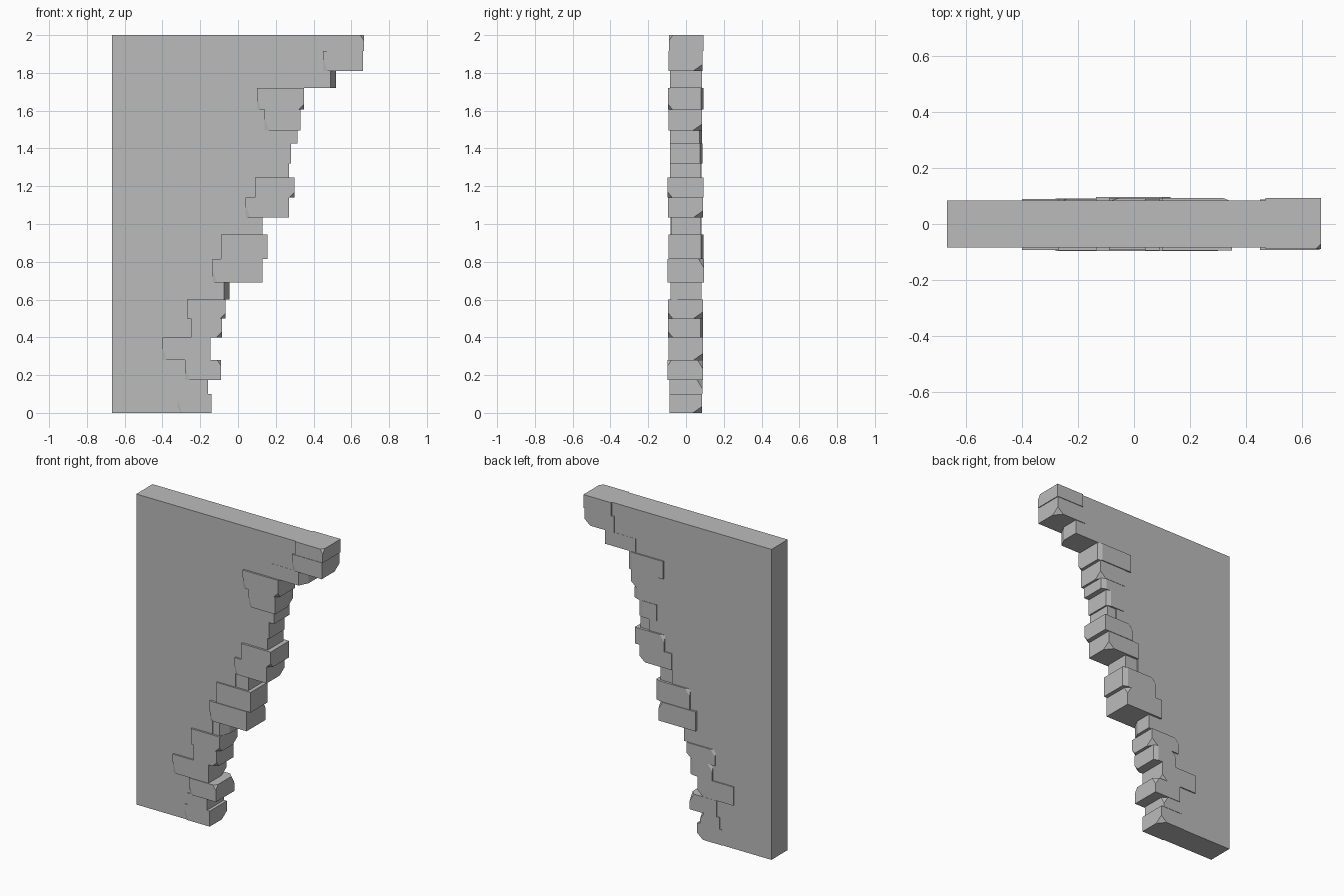
import bpy
import bmesh
from mathutils import Vector

default_cube = bpy.data.objects.get("Cube")
if default_cube:
    bpy.data.objects.remove(default_cube, do_unlink=True)

# One plain stone colour
stone = bpy.data.materials.new("grey_stone")
stone.use_nodes = True
colour = (0.5, 0.5, 0.5, 1.0)
stone.diffuse_color = colour
stone.node_tree.nodes["Principled BSDF"].inputs["Base Color"].default_value = colour


def finish(bm, name):
    """Turn a bmesh into a flat shaded stone object."""
    bmesh.ops.recalc_face_normals(bm, faces=bm.faces)
    mesh = bpy.data.meshes.new(name)
    bm.to_mesh(mesh)
    bm.free()
    mesh.materials.append(stone)
    obj = bpy.data.objects.new(name, mesh)
    bpy.context.collection.objects.link(obj)
    return obj


def chip(bm, corner, lengths):
    """Slice off a corner; a zero length leaves that axis uncut (an edge cut)."""
    normal = Vector([1 / l if l else 0 for l in lengths])
    # lengths point inwards from the corner, so the kept side lies along the normal
    axis = 0 if lengths[0] else 1
    point = Vector(corner)
    point[axis] += lengths[axis]
    geom = bm.verts[:] + bm.edges[:] + bm.faces[:]
    cut = bmesh.ops.bisect_plane(bm, geom=geom, plane_co=point,
                                 plane_no=normal.normalized(), clear_inner=True)
    edges = [e for e in cut["geom_cut"] if isinstance(e, bmesh.types.BMEdge)]
    bmesh.ops.edgeloop_fill(bm, edges=edges)


def block(name, low, high, chips):
    """Box between two corners with named chips knocked off it."""
    bm = bmesh.new()
    bmesh.ops.create_cube(bm, size=1)
    low, high = Vector(low), Vector(high)
    for v in bm.verts:
        v.co = [high[i] if v.co[i] > 0 else low[i] for i in range(3)]
    x, front, back, bottom, top = high.x, low.y, high.y, low.z, high.z
    cuts = {
        "back_low": ((x, back, bottom), (-0.04, -0.05, 0.035)),
        "back_top": ((x, back, top), (-0.03, -0.03, -0.05)),
        "front_low": ((x, front, bottom), (-0.03, 0.025, 0.03)),
        "front_top": ((x, front, top), (-0.02, 0.02, -0.03)),
        "back_edge": ((x, back, top), (-0.03, -0.012, 0)),
        "front_slant": ((x, front, top), (-0.03, 0.06, 0)),
        "inner_front": ((low.x, front, bottom), (0.025, 0.01, 0.07)),
        "inner_back": ((low.x, back, top), (0.035, -0.012, -0.04)),
    }
    for key in chips.split():
        chip(bm, *cuts[key])
    return finish(bm, name)


# Courses from the ground up: inner end, outer end, top, front, back, chips
courses = [
    (-.32, -.14, .10, -.088, .086, "back_low inner_front"),
    (-.30, -.16, .175, -.088, .088, "back_top"),
    (-.28, -.09, .28, -.097, .091, "back_top front_top inner_front"),
    (-.40, -.145, .40, -.093, .09, "back_low inner_front"),
    (-.25, -.085, .50, -.095, .09, "back_edge front_low inner_back"),
    (-.27, -.065, .60, -.095, .09, "back_low front_low inner_back"),
    (-.20, -.045, .69, -.082, .083, "front_slant"),
    (-.135, .13, .815, -.097, .096, "back_top inner_front"),
    (-.09, .155, .945, -.092, .092, "back_edge inner_back"),
    (-.05, .13, 1.035, -.08, .076, ""),
    (.04, .27, 1.14, -.094, .09, "back_low inner_front"),
    (.09, .30, 1.245, -.097, .093, "front_low inner_back"),
    (.14, .27, 1.32, -.084, .076, ""),
    (.15, .28, 1.425, -.084, .087, "back_edge"),
    (.16, .315, 1.495, -.084, .084, "back_edge"),
    (.14, .33, 1.605, -.093, .086, "back_low inner_front"),
    (.10, .35, 1.72, -.095, .092, "back_edge front_low inner_front"),
    (.30, .52, 1.81, -.084, .084, "front_slant"),
    (.45, .662, 1.915, -.093, .088, "back_low inner_front"),
    (.47, .667, 2, -.09, .092, "front_top"),
]

# Broken edge stones; remember the stepped outline for the wall behind them
outline = []
bottom = 0
for number, (inner, outer, top, front, back, chips) in enumerate(courses, 1):
    block(f"edge_stone_{number}", (inner, front, bottom), (outer, back, top), chips)
    core = (inner + outer) / 2
    outline += [(core, bottom), (core, top)]
    bottom = top

# Plain wall slab, extruded from its stepped profile
bm = bmesh.new()
profile = [(-.667, 0)] + outline + [(-.667, 2)]
face = bm.faces.new([bm.verts.new((x, -.083, z)) for x, z in profile])
extruded = bmesh.ops.extrude_face_region(bm, geom=[face])
for v in extruded["geom"]:
    if isinstance(v, bmesh.types.BMVert):
        v.co.y = .083
finish(bm, "wall_slab")
